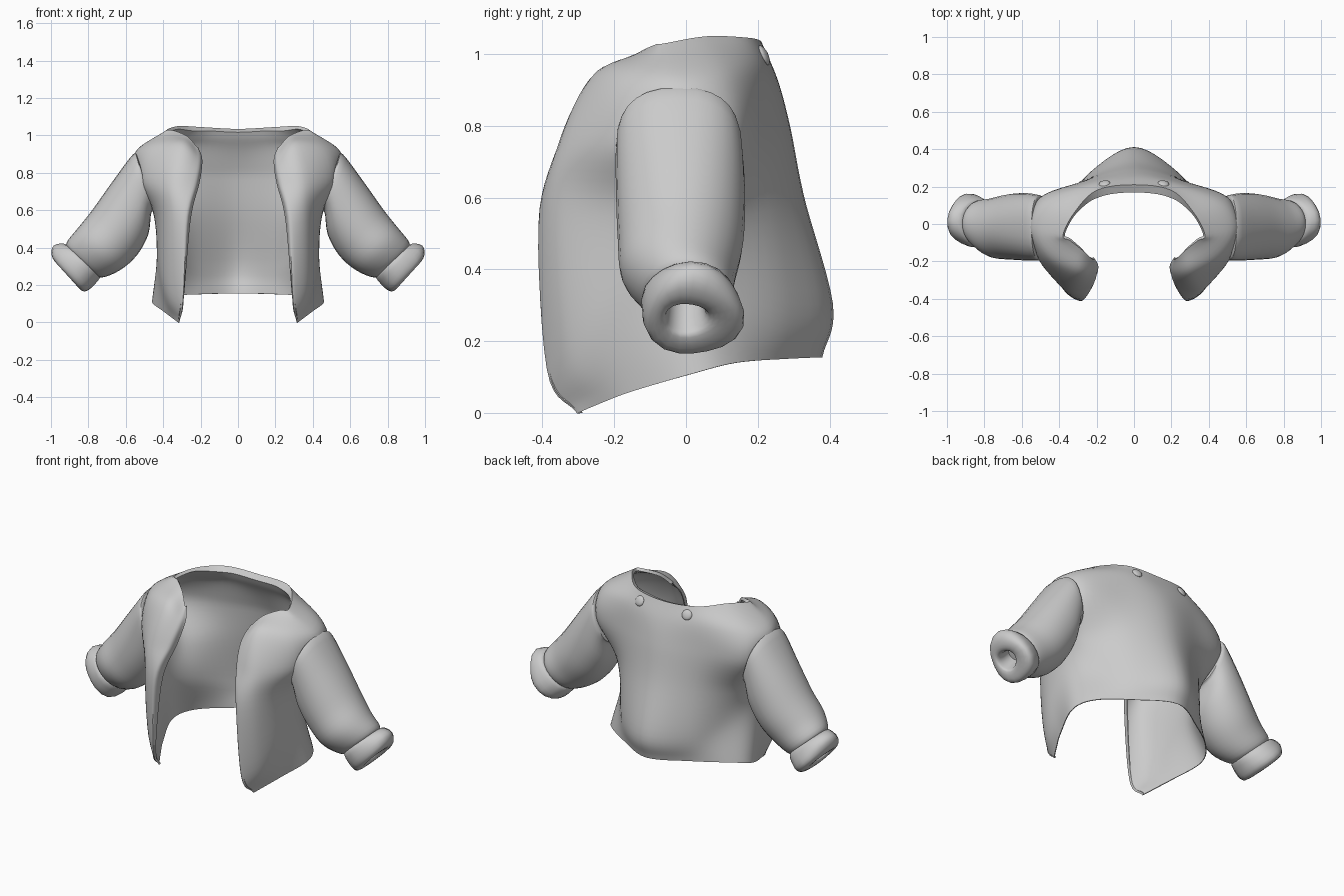
import bpy, bmesh, math
from mathutils import Vector

if "Cube" in bpy.data.objects:
    bpy.data.objects.remove(bpy.data.objects["Cube"])

cloth = bpy.data.materials.new("grey cloth")
cloth.use_nodes = True
GREY = (0.6, 0.6, 0.6, 1)
cloth.diffuse_color = GREY
cloth.node_tree.nodes["Principled BSDF"].inputs["Base Color"].default_value = GREY


def spline(points, t):
    """Point on a smooth curve through all points, t from 0 to 1."""
    last = len(points) - 1
    i = min(int(t * last), last - 1)
    f = t * last - i
    b, c = points[i], points[i + 1]
    a = points[i - 1] if i > 0 else b * 2 - c
    d = points[i + 2] if i + 2 <= last else c * 2 - b
    return (b * 2 + (c - a) * f + (a * 2 - b * 5 + c * 4 - d) * f ** 2
            + (b * 3 - a - c * 3 + d) * f ** 3) / 2


def ramp(value, low, high):
    return min(1, max(0, (value - low) / (high - low)))


def add_object(name, bm, angle=40):
    mesh = bpy.data.meshes.new(name)
    bm.to_mesh(mesh)
    bm.free()
    mesh.materials.append(cloth)
    obj = bpy.data.objects.new(name, mesh)
    bpy.context.collection.objects.link(obj)
    smooth(obj, angle)
    return obj


def smooth(obj, angle):
    bpy.ops.object.select_all(action='DESELECT')
    obj.select_set(True)
    bpy.context.view_layer.objects.active = obj
    bpy.ops.object.shade_smooth_by_angle(angle=math.radians(angle))


# Body: profiles from hem to neckline, in hundredths, back centre to front edge
back_centre = [(0, 38, 15.5), (0, 41, 30), (0, 33, 60), (0, 29, 80), (0, 25.5, 93), (0, 21, 103.5)]
back_panel = [(22, 27, 15), (22, 29, 30), (23, 25, 59), (26, 23, 80), (24, 21.5, 95), (20, 18, 104.5)]
back_armhole = [(40, 14, 14), (36, 11, 36), (40, 10, 56), (50, 14, 77), (47, 12, 93), (32, 6, 105)]
side_seam = [(46, 2, 11), (43, -4, 38), (45, -2, 58), (52, -2, 77), (55, -2, 91), (38, -6, 103)]
front_armhole = [(40, -15, 6), (42, -21, 28), (43.5, -21, 57), (51, -19, 76), (47, -17, 93), (34, -9, 102.5)]
front_panel = [(36, -23, 3), (37.5, -32, 18), (37, -36, 57), (36, -34, 76), (31, -26, 94), (27, -14.5, 99.5)]
front_edge = [(32, -30, 0), (30, -38.5, 12), (28, -41, 55), (23.5, -34, 75), (21.5, -27, 87), (22, -19, 94)]
profiles = [[Vector(p) / 100 for p in column] for column in
            (back_centre, back_panel, back_armhole, side_seam,
             front_armhole, front_panel, front_edge)]
mirrored = [Vector((-p.x, p.y, p.z)) for p in profiles[1]]

# Facing: the front edge turned inward, widest at the chest
turn = (0.2, 0.3, 0.9, 1, 0.8, 0.2)
profiles.append([p + Vector((-0.03, 0.055, 0)) * w for p, w in zip(profiles[-1], turn)])


def body_point(u, v):
    row = [spline(column, v) for column in [mirrored] + profiles]
    span = len(row) - 1
    p = spline(row, (1 + u * (span - 1)) / span)
    if u == 0:
        p.x = 0
    return p


COLS, ROWS = 42, 34
bm = bmesh.new()
grid = [[bm.verts.new(body_point(i / COLS, j / ROWS)) for j in range(ROWS + 1)]
        for i in range(COLS + 1)]
for i in range(COLS):
    for j in range(ROWS):
        bm.faces.new((grid[i][j], grid[i][j + 1], grid[i + 1][j + 1], grid[i + 1][j]))
body = add_object("jacket_body", bm)

# Cloth is thin at the hem and front edges, thick at the back of the neck
thick = body.vertex_groups.new(name="thickness")
for vert in body.data.vertices:
    col, row = divmod(vert.index, ROWS + 1)
    weight = 0.4 * min(ramp(row, -2, 6), ramp(COLS - col, -2, 5))
    weight += 0.6 * ramp(vert.co.z, 0.8, 1) * ramp(vert.co.y, 0.05, 0.18)
    thick.add([vert.index], weight, 'REPLACE')
mirror = body.modifiers.new("mirror", 'MIRROR')
mirror.use_clip = True
shell = body.modifiers.new("thickness", 'SOLIDIFY')
shell.thickness = 0.045
shell.offset = -1
shell.vertex_group = thick.name
for name in ("mirror", "thickness"):
    bpy.ops.object.modifier_apply(modifier=name)
smooth(body, 50)


# Rings of a tube: upper x, upper z, lower x, lower z, centre y, half depth
def tube(name, rings, side, steps, sides, boxiness, wrinkle=0):
    bm = bmesh.new()
    rings = [(Vector((ux, yc, uz)) / 100, Vector((lx, yc, lz)) / 100, Vector((0, hy, 0)) / 100)
             for ux, uz, lx, lz, yc, hy in rings]
    tops, bottoms, depths = zip(*rings)
    loops = []
    for k in range(steps + 1):
        t = k / steps
        top, bottom, depth = (spline(list(c), t) for c in (tops, bottoms, depths))
        power = min(1, boxiness + 0.5 * t)
        loop = []
        for n in range(sides):
            a = math.tau * n / sides
            c, s = (math.copysign(abs(w) ** power, w) for w in (math.cos(a), math.sin(a)))
            r = 1 + wrinkle * math.sin(3 * a + 5 * t) * math.sin(math.pi * t)
            p = (top + bottom) / 2 + ((top - bottom) / 2 * c + depth * s) * r
            loop.append(bm.verts.new((p.x * side, p.y, p.z)))
        loops.append(loop)
    for a, b in zip(loops, loops[1:]):
        for n in range(sides):
            m = (n + 1) % sides
            bm.faces.new((a[n], a[m], b[m], b[n]))
    bm.faces.new(loops[0])
    bm.faces.new(loops[-1])
    bmesh.ops.recalc_face_normals(bm, faces=bm.faces)
    return add_object(name, bm, 45)


sleeve_rings = [(53.5, 88, 45, 60, -2, 16), (56, 90, 46.5, 58, -2, 17.5),
                (67, 75.5, 48, 47, -1.5, 18), (78, 60, 54, 36, -1.5, 17.5),
                (86, 50, 63, 28, -2, 16), (91.5, 43, 73, 24, 0, 12.5),
                (91, 39, 77, 27, 0, 9)]
cuff_rings = [(90, 40, 74, 26, 1, 11), (93, 42, 74, 23, 1, 13),
              (98, 40.5, 79, 17, 2, 14), (99.5, 36, 83, 16.5, 2, 12.5),
              (97, 31.5, 87, 21, 1, 8), (93, 31, 86, 24, 0, 5.5),
              (86, 38, 80, 32, 0, 4.5)]

for side, label in ((1, "left"), (-1, "right")):
    tube(label + "_sleeve", sleeve_rings, side, 24, 28, 0.74)
    tube(label + "_rolled_cuff", cuff_rings, side, 18, 20, 1, 0.06)

    # Small flat button on the back of the neckline
    u, v, e = 0.1, 0.9, 0.01
    spot = body_point(u, v)
    normal = (body_point(u, v + e) - spot).cross(body_point(u + e, v) - spot).normalized()
    spot.x *= side
    normal.x *= side
    bm = bmesh.new()
    bmesh.ops.create_uvsphere(bm, u_segments=16, v_segments=8, radius=0.03)
    bmesh.ops.scale(bm, vec=(1, 1, 0.4), verts=bm.verts)
    button = add_object(label + "_button", bm)
    button.location = spot
    button.rotation_euler = normal.to_track_quat('Z', 'Y').to_euler()
